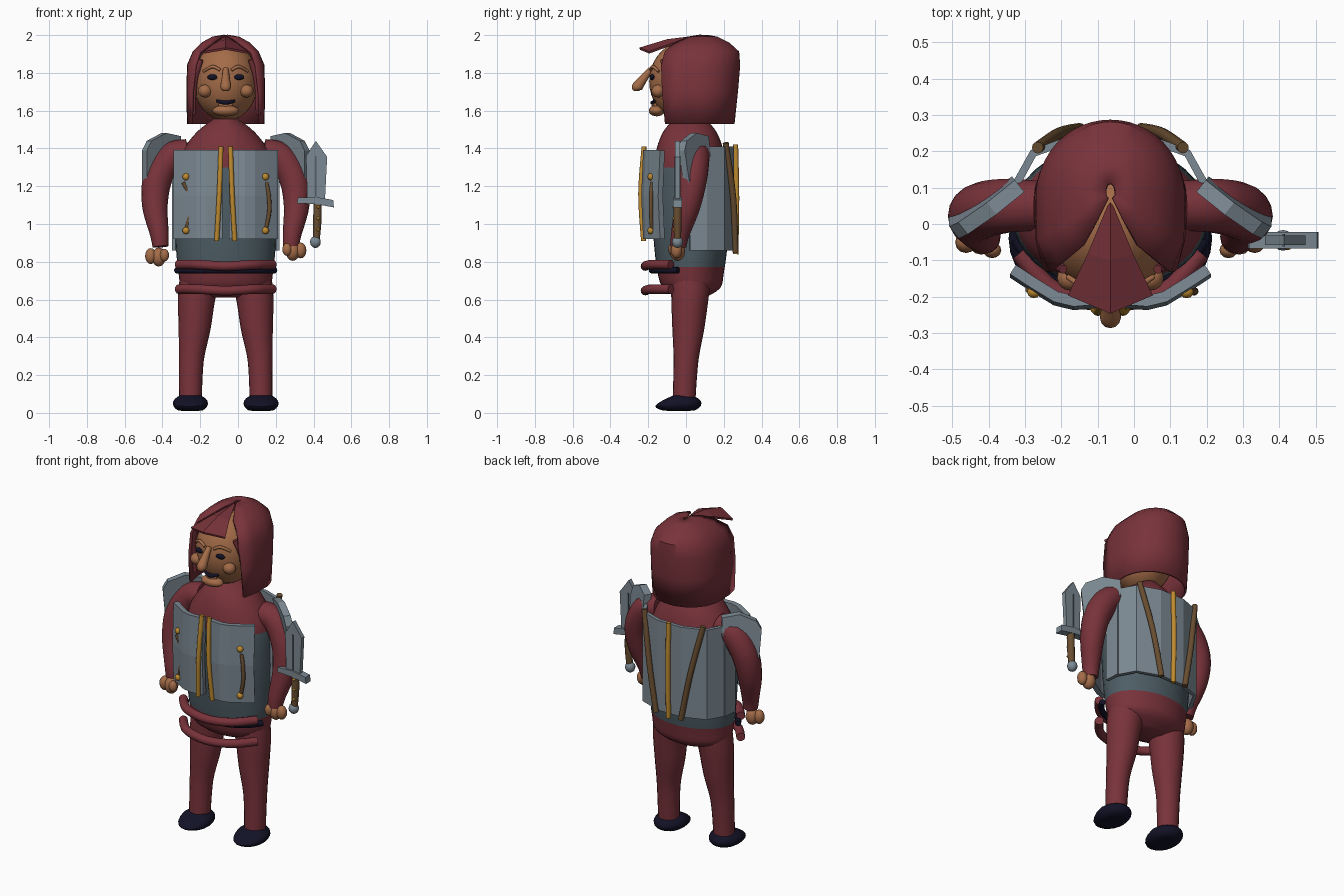
import bpy, bmesh, math
from mathutils import Vector

if "Cube" in bpy.data.objects:
    bpy.data.objects.remove(bpy.data.objects["Cube"])

CX = -0.065  # the figure's own symmetry line


def mat(name, *rgb):
    m = bpy.data.materials.new(name)
    m.diffuse_color = (*rgb, 1)
    m.use_nodes = True
    m.node_tree.nodes["Principled BSDF"].inputs["Base Color"].default_value = m.diffuse_color
    return m


RED = mat("dark_red_cloth", .19, .033, .043)
SKIN = mat("skin", .37, .15, .065)
STEEL = mat("steel", .20, .25, .29)
SLATE = mat("slate", .075, .11, .13)
GOLD = mat("gold", .52, .26, .03)
BROWN = mat("leather", .14, .075, .03)
NAVY = mat("navy", .006, .006, .02)


def make(name, bm, material, smooth=True):
    bmesh.ops.recalc_face_normals(bm, faces=bm.faces)
    me = bpy.data.meshes.new(name)
    bm.to_mesh(me)
    bm.free()
    ob = bpy.data.objects.new(name, me)
    bpy.context.collection.objects.link(ob)
    me.materials.append(material)
    if smooth:
        bpy.context.view_layer.objects.active = ob
        ob.select_set(True)
        bpy.ops.object.shade_smooth_by_angle(angle=math.radians(40))
        ob.select_set(False)
    return ob


def loft(name, rings, material, closed=True, caps=True, smooth=True):
    bm = bmesh.new()
    vs = [[bm.verts.new(p) for p in r] for r in rings]
    n = len(rings[0])
    for a, b in zip(vs, vs[1:]):
        for i in range(n if closed else n - 1):
            j = (i + 1) % n
            bm.faces.new((a[i], a[j], b[j], b[i]))
    if caps:
        bm.faces.new(vs[0])
        bm.faces.new(vs[-1])
    return make(name, bm, material, smooth)


def spline(pts, steps):
    """Smooth interpolation through tuples of any size."""
    p = [pts[0], *pts, pts[-1]]
    out = []
    for a, b, c, d in zip(p, p[1:], p[2:], p[3:]):
        for k in range(steps):
            t = k / steps
            out.append(tuple(.5 * (2 * B + (C - A) * t + (2 * A - 5 * B + 4 * C - D) * t * t
                                   + (3 * B - A - 3 * C + D) * t ** 3)
                             for A, B, C, D in zip(a, b, c, d)))
    return out + [tuple(pts[-1])]


def tube(name, pts, material, steps=5, sides=12):
    """Round tube; every point is x, y, z, radius."""
    pts = spline(pts, steps)
    rings = []
    for i, q in enumerate(pts):
        a, b = pts[max(i - 1, 0)], pts[min(i + 1, len(pts) - 1)]
        d = (Vector(b[:3]) - Vector(a[:3])).normalized()
        u = d.cross(Vector((0, 1, 0)) if abs(d.y) < .9 else Vector((0, 0, 1))).normalized()
        v = d.cross(u)
        rings.append([Vector(q[:3]) + q[3] * (u * math.cos(t) + v * math.sin(t))
                      for t in (2 * math.pi * k / sides for k in range(sides))])
    return loft(name, rings, material)


def ball(name, loc, size, material, seg=20, shape=None):
    bm = bmesh.new()
    bmesh.ops.create_uvsphere(bm, u_segments=seg, v_segments=seg // 2 + 2, radius=1)
    for v in bm.verts:
        if shape:
            shape(v.co)
        v.co = Vector(loc) + Vector([c * s for c, s in zip(v.co, size)])
    return make(name, bm, material)


def sheet(name, rows, material, thick, smooth=False, offset=0):
    ob = loft(name, rows, material, closed=False, caps=False, smooth=smooth)
    m = ob.modifiers.new("thickness", 'SOLIDIFY')
    m.thickness, m.offset = thick, offset
    return ob


def slab(name, pts, shift, material):
    """Outline polygon extruded along a vector."""
    s = Vector(shift)
    return loft(name, [[Vector(p) - s / 2 for p in pts], [Vector(p) + s / 2 for p in pts]],
                material, smooth=False)


# torso: egg-shaped loft with a slate tunic band
prof = [(.61, .10, .07, .03), (.66, .225, .15, .03), (.74, .25, .175, .025), (.9, .265, .195, .025),
        (1.1, .27, .2, .02), (1.3, .26, .19, .02), (1.4, .22, .175, .02), (1.49, .15, .14, .02),
        (1.56, .06, .08, .02)]
rings = [[(CX + rx * math.cos(t), cy + ry * math.sin(t), z)
          for t in (2 * math.pi * k / 36 for k in range(36))]
         for z, rx, ry, cy in spline(prof, 4)]
torso = loft("torso", rings, RED)
torso.data.materials.append(SLATE)
for f in torso.data.polygons:
    if .76 < f.center.z < 1.3 and len(f.vertices) == 4:
        f.material_index = 1

# belt and the two rolled sashes in front of the hips
tube("belt", [(CX + .272 * math.cos(t), .02 + .2 * math.sin(t), .755, .017)
              for t in (math.pi * (1.1 + .8 * k / 8) for k in range(9))], NAVY, 2)
for name, z in (("upper_sash", .785), ("lower_sash", .655)):
    tube(name, [(CX + o, y, z + dz, .025) for o, y, dz in
                ((-.25, -.08, 0), (-.15, -.185, 0), (0, -.215, -.008), (.15, -.185, 0), (.25, -.08, 0))], RED)


def shoe(co):  # low, pointed toe
    if co.y < 0:
        co.z = co.z * (1 + .45 * co.y) + .3 * co.y
    co.z = max(co.z, -.75)


for s, side in ((-1, "left"), (1, "right")):
    def X(o):
        return CX + s * o
    # legs, feet
    tube(side + "_leg", [(X(.14), .025, .7, .105), (X(.155), .02, .6, .098), (X(.165), .012, .45, .085),
                         (X(.182), 0, .28, .066), (X(.187), -.01, .07, .06)], RED, 5, 20)
    ball(side + "_foot", (X(.187), -.04, .05), (.093, .122, .052), NAVY, 20, shoe)
    # arms, hands
    tube(side + "_arm", [(X(.2), .05, 1.38, .07), (X(.29), .05, 1.355, .075), (X(.36), .035, 1.24, .077),
                         (X(.375), .01, 1.1, .068), (X(.352), -.03, .95, .05), (X(.345), -.04, .88, .042)],
         RED, 5, 18)
    hz = .84 + .015 * s
    ball(side + "_palm", (X(.355), -.045, hz), (.038, .04, .05), SKIN, 14)
    ball(side + "_fingers", (X(.345) + s * .052, -.05, hz + .005), (.03, .03, .042), SKIN, 12)
    ball(side + "_thumb", (X(.325), -.072, hz + .01), (.025, .022, .034), SKIN, 12)
    # shoulder guard: leaning angular slab
    a, b = Vector((X(.25), .105, 0)), Vector((X(.425), -.03, 0))
    out = Vector((s * .62, .78, 0))
    outline = [(0, 1.36), (0, 1.465), (.45, 1.482), (.88, 1.44), (1, 1.39), (.93, 1.22), (.6, 1.28)]
    slab(side + "_shoulder_guard", [a.lerp(b, u) + out * (1.46 - z) * .12 + Vector((0, 0, z))
                                    for u, z in outline], out * .042, STEEL)
    # breastplate half with folded facets
    path = [(.268, -.125), (.215, -.16), (.15, -.2), (.1, -.212), (.018, -.205)]
    sheet(side + "_breastplate", [[(X(o), y - dy, z) for o, y in path]
                                  for z, dy in ((.92, 0), (1.15, .01), (1.39, 0))], STEEL, .03)
    # gold edging, handle and its knobs
    tube(side + "_gold_edge", [(X(.025), -.222, 1.41, .013), (X(.034), -.24, 1.16, .013),
                               (X(.048), -.225, .91, .013)], GOLD)
    hx = X(.21)
    tube(side + "_handle", [(hx - .015 + .02 * (s > 0), -.18, 1.22, .01), (hx + .018, -.185, 1.15, .011),
                            (hx + .02, -.185, 1.06, .011), (hx, -.18, .965, .01)], BROWN)
    for z in (1.25, .965):
        ball(side + "_handle_knob", (hx, -.187, z), (.019, .017, .019), GOLD, 12)
    # back strap
    tube(side + "_back_strap", [(X(.2), .21, 1.43, .016), (X(.14), .25, 1.14, .016),
                                (X(.085), .262, .85, .016)], BROWN)
    # side plate under the arm
    sheet(side + "_side_plate", [[(X(.275), .02, z), (X(.268), .11, z)] for z in (.86, 1.38)], STEEL, .02)

# backplate: one wide folded sheet, with the central gold strip
half = [(.27, .09), (.212, .195), (.08, .243)]
back = [(CX - o, y) for o, y in half] + [(CX + o, y) for o, y in half[::-1]]
sheet("backplate", [[(x, y, z) for x, y in back] for z in (.86, 1.14, 1.41)], STEEL, .022)
tube("back_gold_strip", [(CX, .262, 1.42, .014), (CX, .268, 1.14, .014), (CX, .263, .84, .014)], GOLD)

# head and facial features
ball("head", (CX, -.01, 1.755), (.172, .185, .21), SKIN, 32)
ball("chin", (CX, -.155, 1.6), (.07, .042, .03), SKIN)
tube("nose", [(CX, -.185, 1.82, .015), (CX, -.225, 1.77, .022), (CX, -.258, 1.725, .029),
              (CX, -.262, 1.705, .016)], SKIN)
tube("mouth", [(CX - .048, -.163, 1.652, .007), (CX, -.178, 1.642, .011), (CX + .048, -.163, 1.652, .007)], NAVY)
tube("lower_lip", [(CX - .035, -.163, 1.632, .008), (CX, -.172, 1.627, .01), (CX + .035, -.163, 1.632, .008)], SKIN)
for s, side in ((-1, "left"), (1, "right")):
    ball(side + "_eye", (CX + s * .069, -.178, 1.777), (.03, .014, .015), NAVY, 14)
    ball(side + "_cheek", (CX + s * .11, -.148, 1.704), (.037, .035, .034), SKIN, 16)
    tube(side + "_brow", [(CX + s * .03, -.186, 1.815, .008), (CX + s * .07, -.175, 1.833, .009),
                          (CX + s * .118, -.145, 1.808, .007)], SKIN)
    tube(side + "_hair_lock", [(CX + s * .13, -.125, 1.87, .012), (CX + s * .168, -.095, 1.75, .018),
                               (CX + s * .17, -.08, 1.58, .01)], RED)

# hood: horseshoe-shaped loft, open at the face and below
rows = []
for z, w, yf, yb, op in [(1.53, .2, -.11, .25, .9), (1.7, .203, -.125, .268, .87), (1.84, .2, -.13, .28, .8),
                         (1.91, .17, -.11, .275, .8), (1.955, .125, -.06, .225, .6), (1.985, .07, .01, .165, .5),
                         (1.995, .012, .07, .11, .4)]:
    ym = yf + (yb - yf) * .42
    arc = [(CX + w * math.cos(t), ym + (yb - ym) * math.sin(t) ** .85, z)
           for t in (math.pi * k / 24 for k in range(1, 24))]
    rows.append([(CX + w * op, yf, z), (CX + w * .98, (yf + ym) / 2, z), *arc,
                 (CX - w * .98, (yf + ym) / 2, z), (CX - w * op, yf, z)])
sheet("hood", rows, RED, .014, smooth=True)

# pointed brim above the forehead
sheet("hood_brim", [[(CX - o, y1, z1), (CX, y2, z2), (CX + o, y1, z1)] for o, y1, z1, y2, z2 in
                    ((.006, .05, 1.985, .06, 1.992), (.06, -.08, 1.95, -.1, 1.972),
                     (.115, -.195, 1.908, -.245, 1.928))], RED, .012)

# short sword beside the right hand
SX, SY = .412, -.045
outline = [(-.045, 1.12), (-.052, 1.36), (0, 1.44), (.06, 1.355), (.048, 1.12)]
slab("blade", [(SX + o, SY, z) for o, z in outline], (0, .026, 0), STEEL)
for s in (-1, 1):
    slab("blade_groove", [(SX + o, SY + s * .014, z) for o, z in
                          ((-.004, 1.14), (-.004, 1.36), (.004, 1.36), (.004, 1.14))], (0, .006, 0), SLATE)
slab("sword_guard", [(SX + o, SY, z) for o, z in ((-.1, 1.11), (-.095, 1.14), (0, 1.143), (.092, 1.127),
                                                   (.096, 1.088), (0, 1.105))], (0, .045, 0), STEEL)
tube("sword_grip", [(SX + .008, SY, 1.11, .021), (SX + .008, SY, 1.02, .022), (SX + .002, SY, .91, .018)], BROWN)
for z in (.97, 1.03, 1.09):
    ball("grip_stud", (SX + .012, SY - .018, z), (.009, .009, .009), GOLD, 8)
ball("pommel", (SX - .002, SY, .905), (.029, .029, .032), STEEL, 14)
